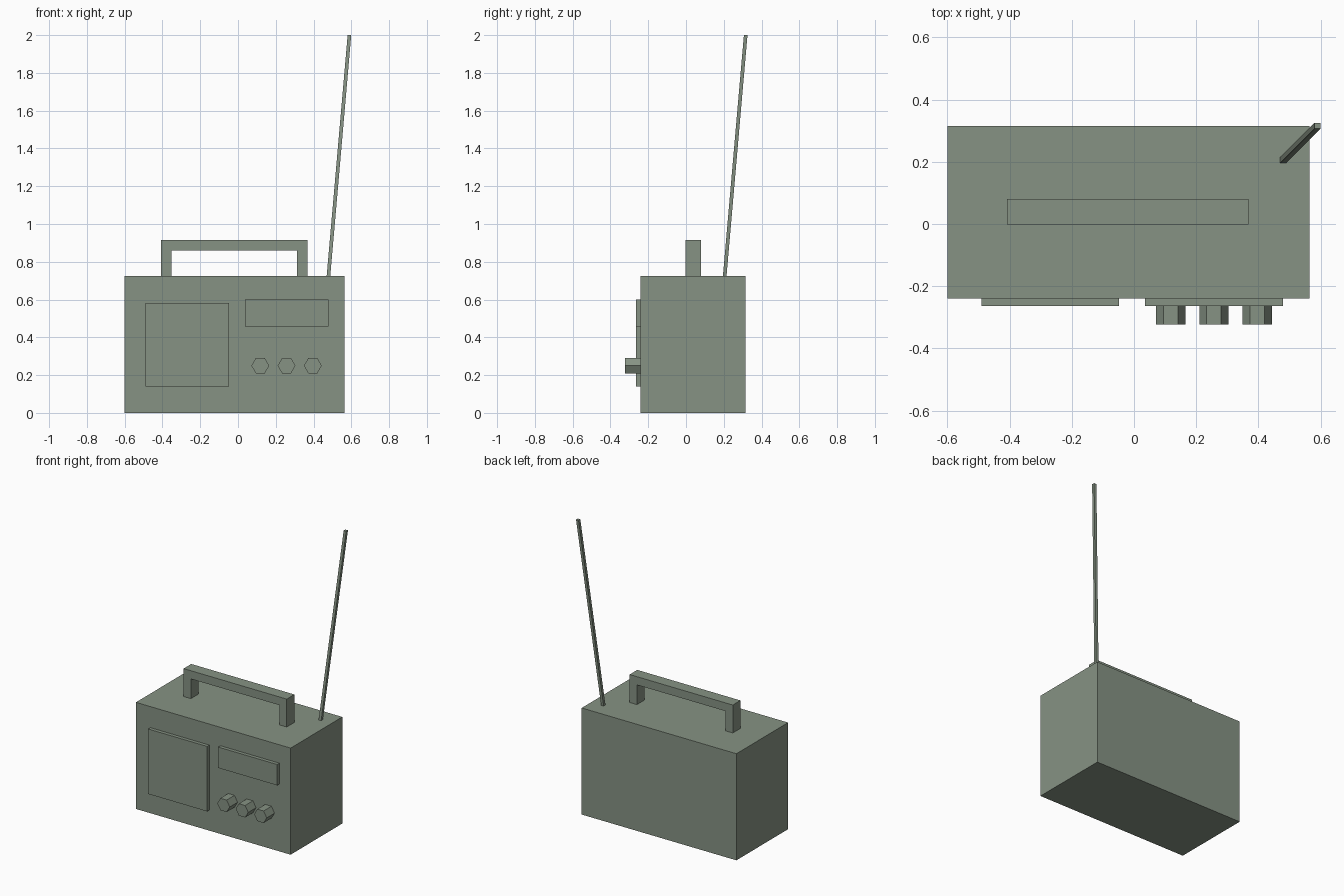
import bpy, bmesh
from math import cos, sin, tau
from mathutils import Vector

if "Cube" in bpy.data.objects:
    bpy.data.objects.remove(bpy.data.objects["Cube"])

# Muted sage green used on every part
sage = bpy.data.materials.new("sage_green")
sage.diffuse_color = (0.24, 0.29, 0.23, 1)
sage.use_nodes = True
sage.node_tree.nodes["Principled BSDF"].inputs["Base Color"].default_value = sage.diffuse_color


def make_prism(name, profile, offset):
    """Extrude a closed 3D outline along an offset vector."""
    bm = bmesh.new()
    face = bm.faces.new([bm.verts.new(p) for p in profile])
    new = bmesh.ops.extrude_face_region(bm, geom=[face], use_keep_orig=True)["geom"]
    verts = [g for g in new if isinstance(g, bmesh.types.BMVert)]
    bmesh.ops.translate(bm, verts=verts, vec=Vector(offset))
    bmesh.ops.recalc_face_normals(bm, faces=bm.faces)
    mesh = bpy.data.meshes.new(name)
    bm.to_mesh(mesh)
    bm.free()
    mesh.materials.append(sage)
    obj = bpy.data.objects.new(name, mesh)
    bpy.context.collection.objects.link(obj)
    return obj


def make_box(name, x0, x1, y0, y1, z0, z1):
    outline = [(x0, y0, z0), (x1, y0, z0), (x1, y0, z1), (x0, y0, z1)]
    return make_prism(name, outline, (0, y1 - y0, 0))


FRONT, TOP = -0.24, 0.725

# Radio case with raised speaker and tuning display on the front
make_box("case", -0.60, 0.564, FRONT, 0.315, 0, TOP)
make_box("speaker_panel", -0.491, -0.048, -0.264, FRONT, 0.14, 0.582)
make_box("tuning_display", 0.036, 0.479, -0.264, FRONT, 0.458, 0.60)

# Three hexagonal knobs
for i in range(3):
    cx = 0.118 + 0.139 * i
    hexagon = [(cx + 0.047 * cos(tau * k / 6), FRONT, 0.25 + 0.047 * sin(tau * k / 6))
               for k in range(6)]
    make_prism(f"knob_{i + 1}", hexagon, (0, -0.084, 0))

# Carrying handle: square arch
arch = [(-0.408, TOP), (-0.353, TOP), (-0.353, 0.859), (0.313, 0.859),
        (0.313, TOP), (0.368, TOP), (0.368, 0.915), (-0.408, 0.915)]
make_prism("handle", [(x, -0.002, z) for x, z in arch], (0, 0.082, 0))

# Leaning square antenna
AX, AY, R = 0.479, 0.205, 0.0095
square = [(AX - R, AY - R, TOP), (AX + R, AY - R, TOP),
          (AX + R, AY + R, TOP), (AX - R, AY + R, TOP)]
make_prism("antenna", square, (0.111, 0.111, 2.0 - TOP))
